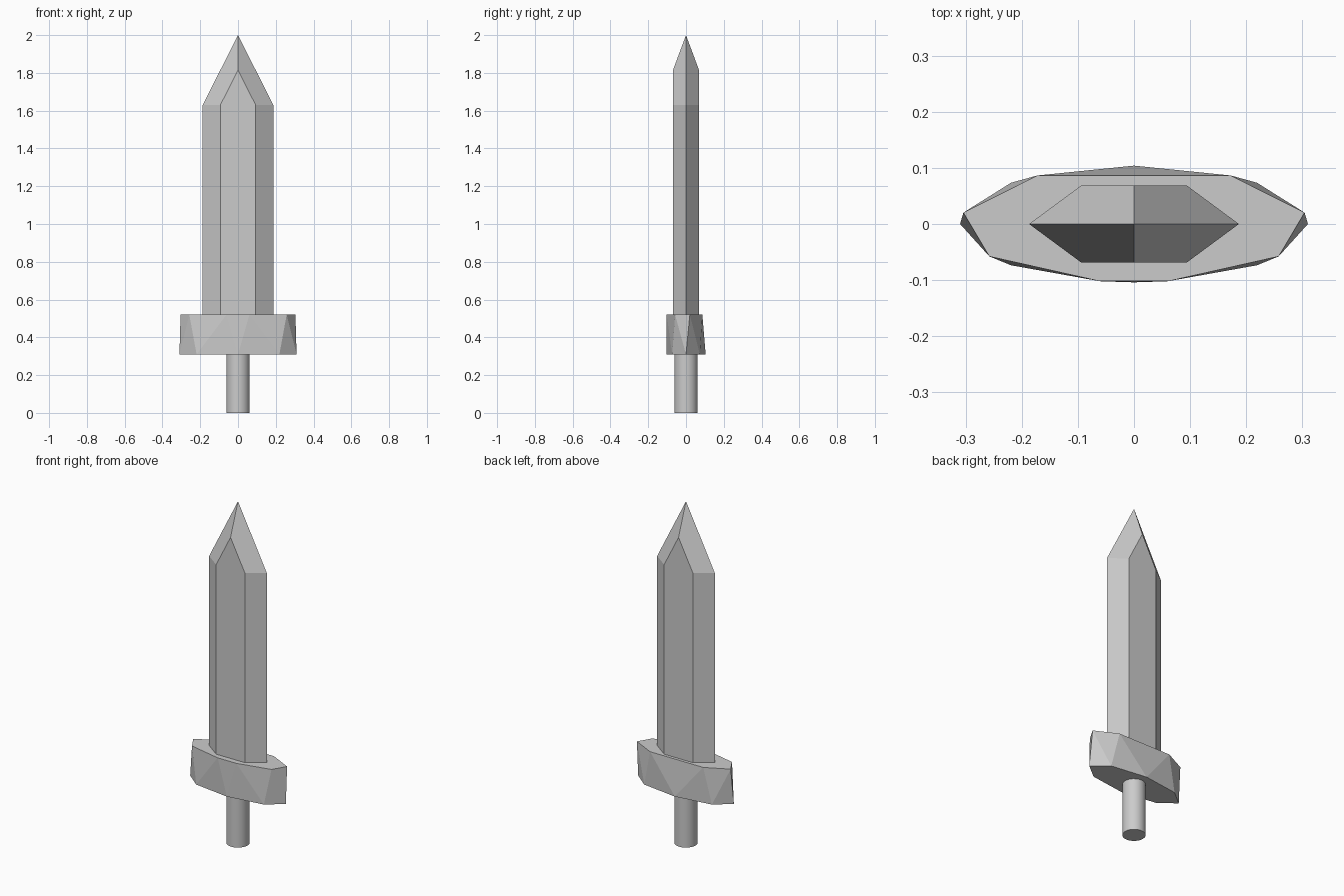
import bpy, bmesh
from math import radians, sin, cos

if "Cube" in bpy.data.objects:
    bpy.data.objects.remove(bpy.data.objects["Cube"])

GUARD_BOTTOM, GUARD_TOP = 0.31, 0.52


def hull_object(name, points):
    """Flat-faced convex solid around the given points."""
    bm = bmesh.new()
    for p in points:
        bm.verts.new(p)
    bmesh.ops.convex_hull(bm, input=bm.verts)
    bmesh.ops.dissolve_limit(bm, angle_limit=radians(0.5),
                             verts=bm.verts, edges=bm.edges)
    bmesh.ops.recalc_face_normals(bm, faces=bm.faces)
    mesh = bpy.data.meshes.new(name)
    bm.to_mesh(mesh)
    bm.free()
    obj = bpy.data.objects.new(name, mesh)
    bpy.context.collection.objects.link(obj)
    return obj


# Blade: hexagonal section, bevelled edges running up to a point
half_w, half_t = 0.187, 0.069
blade = [(0, 0, 2.0)]
for s in (-1, 1):
    blade.append((0, s * half_t, 1.815))
    for z in (GUARD_TOP - 0.02, 1.63):
        blade.append((s * half_w, 0, z))
        blade += [(s * half_w / 2, t * half_t, z) for t in (-1, 1)]
hull_object("blade", blade)

# Guard: stretched octagon below, twisted and mirrored octagon above
guard = []
for i in range(8):
    a = radians(45 * i)
    guard.append((0.31 * cos(a), 0.104 * sin(a), GUARD_BOTTOM))
for deg in (-78.75, -33.75, 11.25, 56.25):
    a = radians(deg)
    guard += [(s * 0.31 * cos(a), 0.104 * sin(a), GUARD_TOP) for s in (-1, 1)]
hull_object("guard", guard)

# Grip: smooth round rod
grip_len = GUARD_BOTTOM + 0.02
bpy.ops.mesh.primitive_cylinder_add(vertices=24, radius=0.062, depth=grip_len,
                                    location=(0, 0, grip_len / 2))
bpy.context.object.name = "grip"
bpy.ops.object.shade_smooth_by_angle(angle=radians(40))
